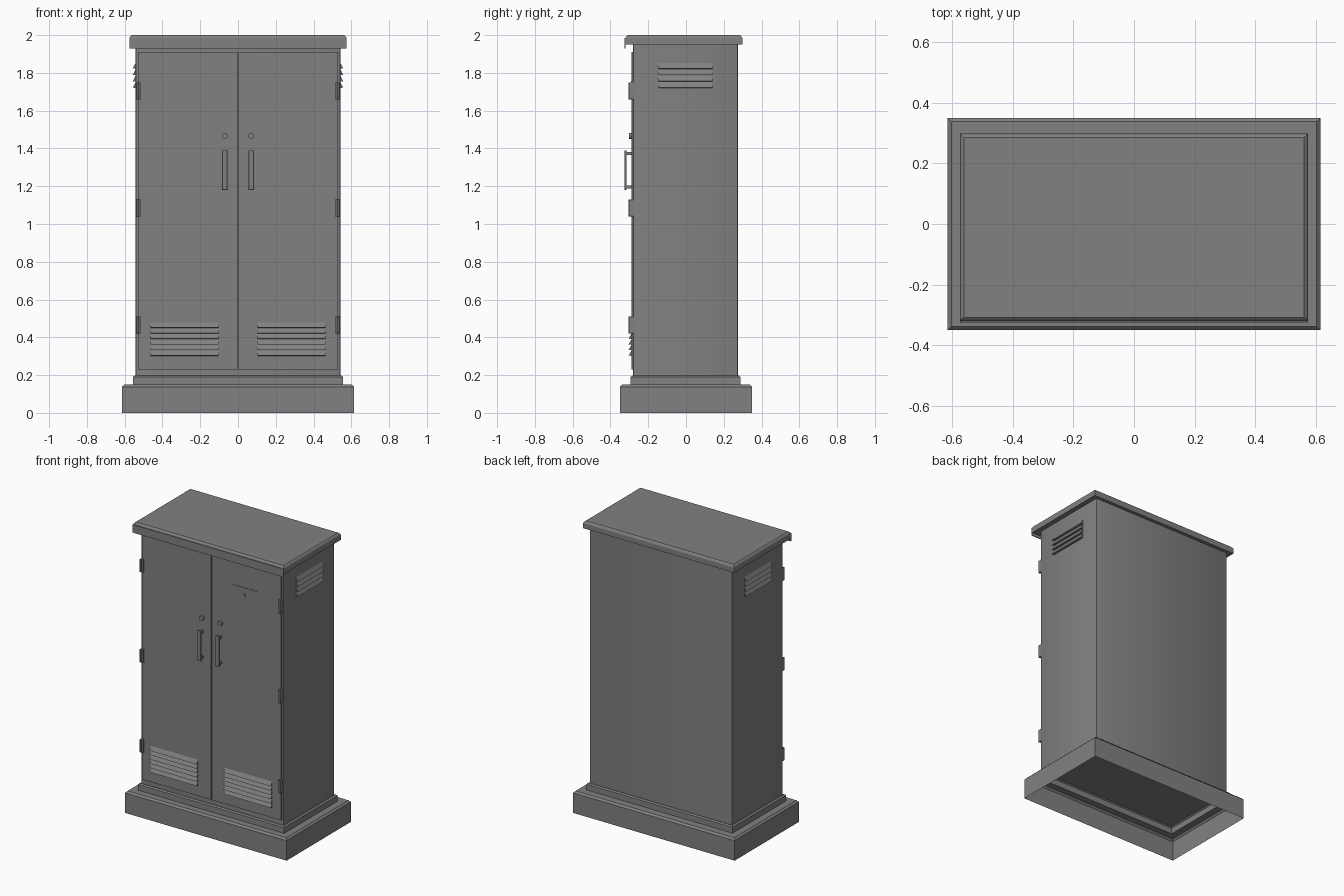
import bpy, bmesh, math
from mathutils import Matrix, Vector

cube = bpy.data.objects.get("Cube")
if cube:
    bpy.data.objects.remove(cube)

paint = bpy.data.materials.new("grey paint")
paint.use_nodes = True
grey = (0.22, 0.22, 0.22, 1)
paint.diffuse_color = grey
paint.node_tree.nodes["Principled BSDF"].inputs["Base Color"].default_value = grey


def finish(name, bm):
    bmesh.ops.recalc_face_normals(bm, faces=bm.faces)
    mesh = bpy.data.meshes.new(name)
    bm.to_mesh(mesh)
    bm.free()
    mesh.materials.append(paint)
    obj = bpy.data.objects.new(name, mesh)
    bpy.context.scene.collection.objects.link(obj)
    return obj


def box(name, x0, x1, y0, y1, z0, z1, bevel=0):
    bm = bmesh.new()
    bmesh.ops.create_cube(bm, size=1)
    for v in bm.verts:
        v.co = ((x0 + x1) / 2 + v.co.x * (x1 - x0),
                (y0 + y1) / 2 + v.co.y * (y1 - y0),
                (z0 + z1) / 2 + v.co.z * (z1 - z0))
    if bevel:
        bmesh.ops.bevel(bm, geom=list(bm.edges), offset=bevel, segments=1, affect='EDGES')
    return finish(name, bm)


def stack(name, rings, cap_bottom=True):
    """Skin rectangular rings (half width, back to front depth, height)."""
    bm = bmesh.new()
    loops = [[bm.verts.new(p) for p in ((-x, f, z), (x, f, z), (x, b, z), (-x, b, z))]
             for x, f, b, z in rings]
    for low, high in zip(loops, loops[1:]):
        for i in range(4):
            j = (i + 1) % 4
            bm.faces.new((low[i], low[j], high[j], high[i]))
    bm.faces.new(loops[-1])
    if cap_bottom:
        bm.faces.new(loops[0][::-1])
    return finish(name, bm)


def disc(name, x, z, radius, y0, y1):
    bm = bmesh.new()
    place = Matrix.Translation((x, (y0 + y1) / 2, z)) @ Matrix.Rotation(math.pi / 2, 4, 'X')
    bmesh.ops.create_cone(bm, cap_ends=True, segments=24, radius1=radius, radius2=radius,
                          depth=abs(y1 - y0), matrix=place)
    return finish(name, bm)


def vent(name, centre, along, out, width, z0, z1, count):
    """Row of wedge louvres, each sloping outward to its lower edge."""
    bm = bmesh.new()
    centre, along, out = Vector(centre), Vector(along), Vector(out)
    pitch = (z1 - z0) / count
    for i in range(count):
        low = z0 + i * pitch
        ends = []
        for side in (-0.5, 0.5):
            base = centre + along * width * side
            ends.append([bm.verts.new(base + out * o + Vector((0, 0, z)))
                         for o, z in ((0, low), (0.016, low + 0.002), (0, low + pitch * 0.97))])
        a, b = ends
        bm.faces.new(a)
        bm.faces.new(b[::-1])
        for k in range(3):
            n = (k + 1) % 3
            bm.faces.new((a[k], b[k], b[n], a[n]))
    return finish(name, bm)


# Hollow plinth with a stepped flange
stack("plinth", [(0.615, -0.35, 0.35, 0), (0.615, -0.35, 0.35, 0.138),
                 (0.603, -0.338, 0.338, 0.15), (0.557, -0.293, 0.288, 0.15),
                 (0.557, -0.293, 0.288, 0.19), (0.547, -0.284, 0.279, 0.197)],
      cap_bottom=False)

# Cabinet body with softened upright corners
bm = bmesh.new()
bmesh.ops.create_cube(bm, size=1)
for v in bm.verts:
    v.co = (v.co.x * 1.084, v.co.y * 0.555 - 0.0025, 1.075 + v.co.z * 1.76)
upright = [e for e in bm.edges if abs(e.verts[0].co.z - e.verts[1].co.z) > 1]
bmesh.ops.bevel(bm, geom=upright, offset=0.008, segments=2, profile=0.5, affect='EDGES')
finish("cabinet_body", bm)

# Roof cap and front drip lip
stack("roof", [(0.575, -0.32, 0.298, 1.95), (0.575, -0.32, 0.298, 1.984),
               (0.571, -0.316, 0.294, 1.993), (0.562, -0.308, 0.286, 2.0)])
box("roof_drip_lip", -0.575, 0.575, -0.325, -0.32, 1.93, 1.985)

front = -0.288
for side, label in ((1, "left"), (-1, "right")):
    # Door leaf
    xs = sorted((side * 0.003, side * 0.53))
    box(label + "_door", *xs, front, -0.278, 0.23, 1.91)

    # Pull handle and lock
    hx = side * 0.07
    box(label + "_handle_bar", hx - 0.015, hx + 0.015, -0.325, -0.314, 1.18, 1.39, 0.002)
    for z in (1.197, 1.373):
        box(label + "_handle_post", hx - 0.01, hx + 0.01, -0.316, front, z - 0.008, z + 0.008)
    disc(label + "_lock", hx, 1.466, 0.016, -0.303, front)

    # Hinges made of a leaf and a knuckle
    for z in (0.465, 1.085, 1.705):
        xs = sorted((side * 0.514, side * 0.525))
        box(label + "_hinge_leaf", *xs, -0.3, -0.278, z - 0.045, z + 0.045)
        xs = sorted((side * 0.525, side * 0.537))
        box(label + "_hinge_knuckle", *xs, -0.305, -0.275, z - 0.045, z + 0.045, 0.002)

    # Louvred vents on the door and on the cabinet side
    vent(label + "_door_vent", (side * 0.282, front, 0), (1, 0, 0), (0, -1, 0),
         0.36, 0.302, 0.48, 6)
    vent(label + "_side_vent", (side * 0.541, -0.002, 0), (0, 1, 0), (side, 0, 0),
         0.285, 1.72, 1.855, 4)

# Small key cover and narrow strip on the left door
disc("key_cover", 0.25, 1.705, 0.012, -0.294, front)
box("door_strip", 0.16, 0.345, -0.291, front, 1.752, 1.757)

for obj in bpy.context.scene.objects:
    obj.select_set(False)
for obj in bpy.context.scene.objects:
    if obj.type == 'MESH' and obj.name.split(".")[0].endswith(("lock", "key_cover", "body")):
        obj.select_set(True)
        bpy.context.view_layer.objects.active = obj
bpy.ops.object.shade_smooth_by_angle(angle=math.radians(35))
